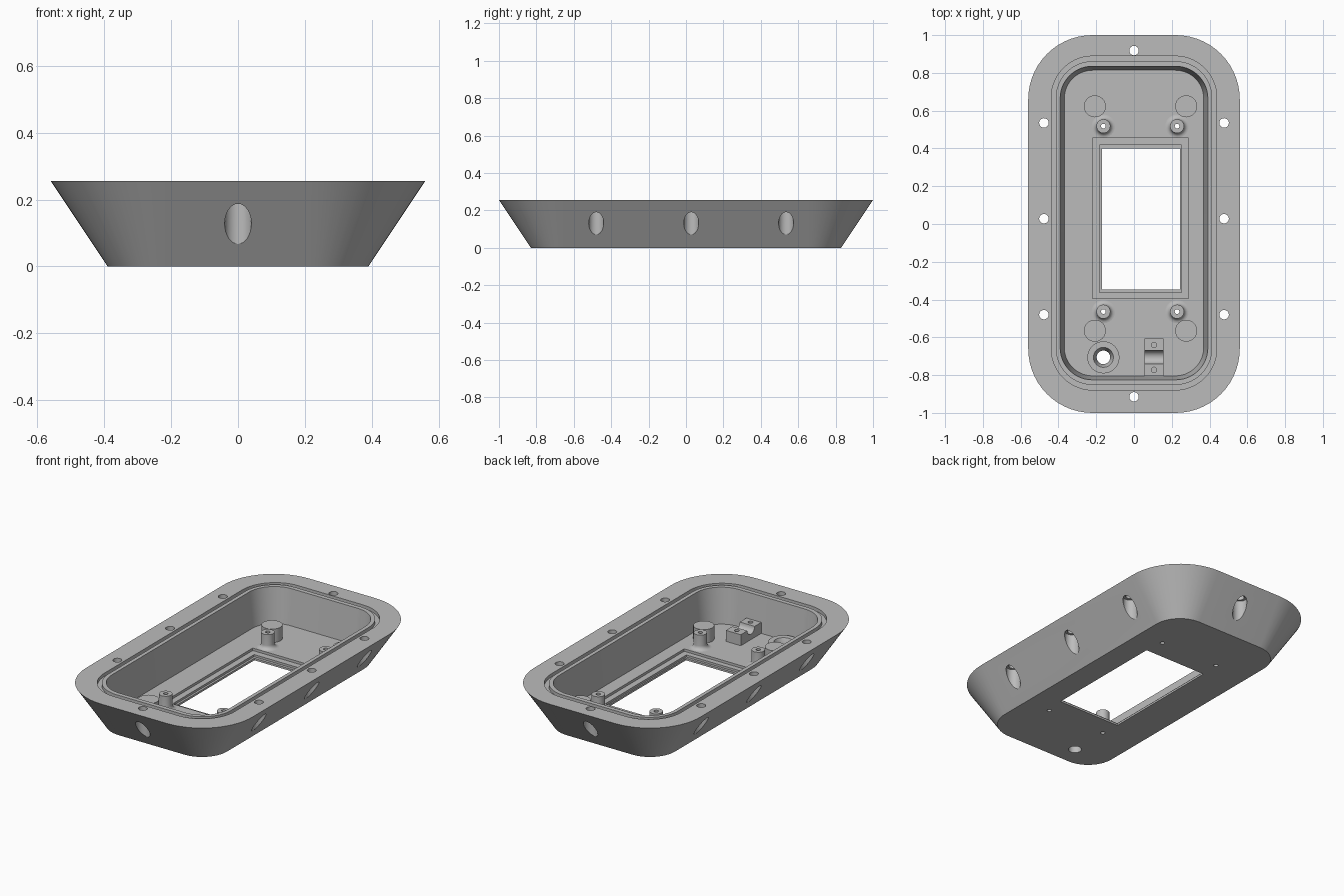
import bpy, bmesh, math

if "Cube" in bpy.data.objects:
    bpy.data.objects.remove(bpy.data.objects["Cube"])

grey = bpy.data.materials.new("mid_grey")
grey.diffuse_color = (0.5, 0.5, 0.5, 1)
grey.use_nodes = True
grey.node_tree.nodes["Principled BSDF"].inputs["Base Color"].default_value = grey.diffuse_color


def make(name, bm):
    bmesh.ops.recalc_face_normals(bm, faces=bm.faces)
    me = bpy.data.meshes.new(name)
    bm.to_mesh(me)
    bm.free()
    me.materials.append(grey)
    ob = bpy.data.objects.new(name, me)
    bpy.context.collection.objects.link(ob)
    return ob


def activate(ob):
    bpy.ops.object.select_all(action='DESELECT')
    ob.select_set(True)
    bpy.context.view_layer.objects.active = ob


def smooth(ob):
    activate(ob)
    bpy.ops.object.shade_smooth_by_angle(angle=math.radians(30))


def loft(name, rings, closed=False):
    """Skin a list of equal-length point rings; cap the ends or close the loop."""
    bm = bmesh.new()
    rows = [[bm.verts.new(p) for p in r] for r in rings]
    n = len(rows[0])
    pairs = list(zip(rows, rows[1:])) + ([(rows[-1], rows[0])] if closed else [])
    for a, b in pairs:
        for i in range(n):
            j = (i + 1) % n
            bm.faces.new((a[i], a[j], b[j], b[i]))
    if not closed:
        bm.faces.new(rows[0])
        bm.faces.new(rows[-1])
    return make(name, bm)


def rounded_ring(hx, hy, r, z, cy=0.0, seg=14):
    pts = []
    for k, (sx, sy) in enumerate([(1, 1), (-1, 1), (-1, -1), (1, -1)]):
        for i in range(seg + 1):
            a = math.pi / 2 * (k + i / seg)
            pts.append((sx * (hx - r) + r * math.cos(a),
                        cy + sy * (hy - r) + r * math.sin(a), z))
    return pts


def circle(x, y, r, z, n=32):
    return [(x + r * math.cos(math.tau * i / n),
             y + r * math.sin(math.tau * i / n), z) for i in range(n)]


def lathe(name, x, y, profile, closed=False, n=32):
    return loft(name, [circle(x, y, r, z, n) for r, z in profile], closed)


def box(name, x0, x1, y0, y1, z0, z1):
    return loft(name, [[(x0, y0, z), (x1, y0, z), (x1, y1, z), (x0, y1, z)]
                       for z in (z0, z1)])


def cut(ob, cutter):
    mod = ob.modifiers.new("cut", 'BOOLEAN')
    mod.operation = 'DIFFERENCE'
    mod.solver = 'EXACT'
    mod.object = cutter
    activate(ob)
    bpy.ops.object.modifier_apply(modifier=mod.name)
    bpy.data.objects.remove(cutter)


H, FLOOR = 0.255, 0.04

# Flared shell with seal groove in the rim and a deep tray inside
shell = loft("shell", [
    rounded_ring(0.39, 0.83, 0.17, 0),
    rounded_ring(0.56, 1.0, 0.34, H),
    rounded_ring(0.438, 0.884, 0.22, H, 0.005),
    rounded_ring(0.438, 0.884, 0.22, H - 0.02, 0.005),
    rounded_ring(0.414, 0.857, 0.195, H - 0.02, 0.005),
    rounded_ring(0.414, 0.857, 0.195, H, 0.005),
    rounded_ring(0.391, 0.83, 0.17, H, 0.005),
    rounded_ring(0.369, 0.809, 0.15, FLOOR, 0.005),
])

# Stepped display window in the floor
for x0, x1, y0, y1, z in [(-0.22, 0.289, -0.395, 0.456, 0.025),
                          (-0.183, 0.252, -0.363, 0.417, 0.012),
                          (-0.17, 0.244, -0.348, 0.40, -0.1)]:
    cut(shell, box("window_cutter", x0, x1, y0, y1, z, 0.1))

# Rim screw holes, with wider pockets breaking out through the sloped wall
rim_holes = [(0, 0.918), (0, -0.915)]
rim_holes += [(s * 0.477, y) for s in (-1, 1) for y in (0.535, 0.028, -0.48)]
for x, y in rim_holes:
    cut(shell, lathe("screw_cutter", x, y, [
        (0.04, -0.1), (0.04, 0.2), (0.025, 0.2), (0.025, 0.4)]))

# Standoffs with filleted feet, drilled through the floor
foot = 0.025
for i, (x, y) in enumerate([(-0.162, 0.518), (0.228, 0.518),
                            (-0.162, -0.464), (0.228, -0.464)]):
    cut(shell, lathe("drill_cutter", x, y, [(0.0125, -0.1), (0.0125, 0.1)], n=24))
    profile = [(0.0125, FLOOR - 0.005), (0.037 + foot, FLOOR - 0.005)]
    for k in range(7):
        a = math.pi / 2 * k / 6
        profile.append((0.037 + foot * (1 - math.sin(a)),
                        FLOOR + foot * (1 - math.cos(a))))
    profile += [(0.037, 0.13), (0.0125, 0.13)]
    smooth(lathe(f"standoff_{i + 1}", x, y, profile, closed=True, n=24))

# Plain round magnet posts
for i, (x, y) in enumerate([(-0.207, 0.623), (0.276, 0.623),
                            (-0.207, -0.565), (0.276, -0.565)]):
    smooth(lathe(f"round_post_{i + 1}", x, y,
                 [(0.058, FLOOR - 0.005), (0.058, 0.122)]))

# Cable inlet: raised collar with tapered bore
cx, cy = -0.162, -0.706
cut(shell, lathe("inlet_cutter", cx, cy, [(0.036, -0.1), (0.036, 0.1)]))
smooth(lathe("cable_collar", cx, cy, [
    (0.036, FLOOR - 0.005), (0.085, FLOOR - 0.005), (0.085, 0.085),
    (0.053, 0.085), (0.036, FLOOR + 0.005)], closed=True))

# Cable clamp block: half-round channel between two drilled lugs
top, mid, rad = 0.107, -0.705, 0.035
section = [(-0.804, FLOOR - 0.005), (-0.804, top)]
section += [(mid - rad * math.cos(math.pi * k / 14), top - rad * math.sin(math.pi * k / 14))
            for k in range(15)]
section += [(-0.607, top), (-0.607, FLOOR - 0.005)]
clamp = loft("cable_clamp", [[(x, y, z) for y, z in section] for x in (0.056, 0.156)])
for y in (-0.64, -0.772):
    cut(clamp, lathe("lug_cutter", 0.106, y, [(0.014, 0.05), (0.014, 0.2)], n=24))

smooth(clamp)
smooth(shell)
